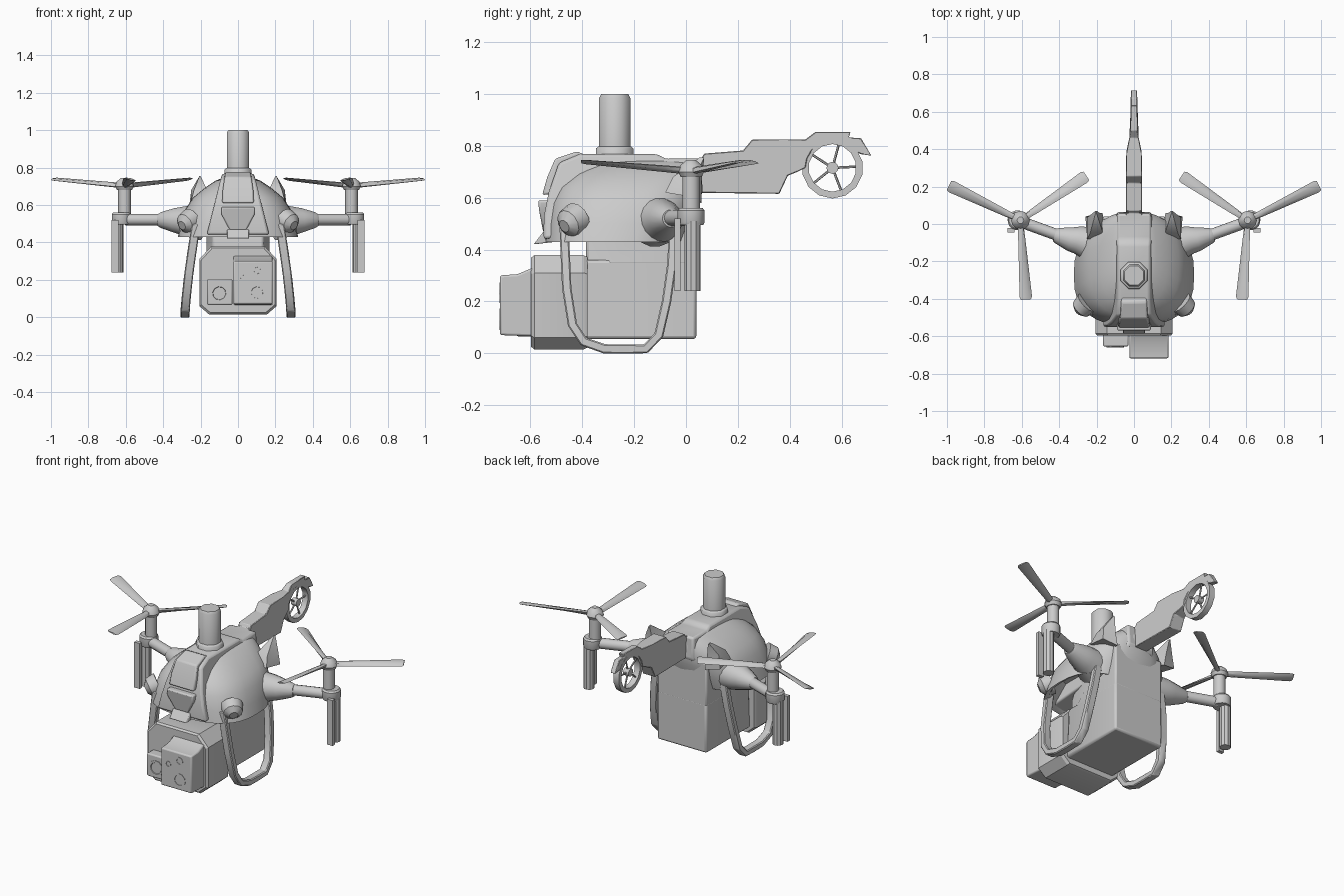
import bpy, bmesh
from math import sin, cos, pi, radians
from mathutils import Vector

if "Cube" in bpy.data.objects:
    bpy.data.objects.remove(bpy.data.objects["Cube"])


def loft(name, rings, mirror=False, bevel=0, closed=False, angle=35, segs=2):
    """Skin a row of equal-length vertex rings; cap the ends unless closed."""
    bm = bmesh.new()
    rv = [[bm.verts.new(p) for p in r] for r in rings]
    n = len(rv[0])
    for a, b in zip(rv, rv[1:] + ([rv[0]] if closed else [])):
        for i in range(n):
            j = (i + 1) % n
            bm.faces.new((a[i], a[j], b[j], b[i]))
    if not closed:
        bm.faces.new(rv[0])
        bm.faces.new(rv[-1])
    bmesh.ops.recalc_face_normals(bm, faces=bm.faces)
    me = bpy.data.meshes.new(name)
    bm.to_mesh(me)
    bm.free()
    ob = bpy.data.objects.new(name, me)
    bpy.context.collection.objects.link(ob)
    bpy.ops.object.select_all(action='DESELECT')
    ob.select_set(True)
    bpy.context.view_layer.objects.active = ob
    bpy.ops.object.shade_smooth_by_angle(angle=radians(angle))
    if bevel:
        m = ob.modifiers.new("bevel", 'BEVEL')
        m.width, m.segments, m.limit_method = bevel, segs, 'ANGLE'
    if mirror:
        m = ob.modifiers.new("mirror", 'MIRROR')
        m.use_mirror_merge = False
    return ob


def rod(name, stations, n=12, **kw):
    """Round bar through (point, radius) stations along a straight line."""
    pts = [Vector(p) for p, r in stations]
    d = (pts[-1] - pts[0]).normalized()
    u = d.orthogonal().normalized()
    v = d.cross(u)
    rings = [[p + s[1] * (u * cos(2 * pi * (i + .5) / n) + v * sin(2 * pi * (i + .5) / n))
              for i in range(n)] for p, s in zip(pts, stations)]
    return loft(name, rings, **kw)


def prism(name, yz, half, **kw):
    """Side profile spread to both sides by half(y, z)."""
    return loft(name, [[(s * half(y, z), y, z) for y, z in yz] for s in (-1, 1)], **kw)


def box(name, x0, x1, y0, y1, z0, z1, **kw):
    return loft(name, [[(x0, y0, z), (x1, y0, z), (x1, y1, z), (x0, y1, z)]
                       for z in (z0, z1)], **kw)


# Domed hull shell, hollow underneath
def plan(z, w, yf, yb, n=32):
    ring = []
    for i in range(n):
        a = 2 * pi * i / n
        c, s = cos(a), sin(a)
        e = 2 / 2.6
        ring.append((w * abs(c) ** e * (1 if c > 0 else -1),
                     (yf + yb) / 2 + (yb - yf) / 2 * abs(s) ** e * (1 if s > 0 else -1), z))
    return ring


loft("hull_shell", [plan(*s) for s in (
    (.56, .24, -.45, -.04), (.44, .30, -.52, -.02), (.43, .322, -.545, .0), (.50, .305, -.54, .03),
    (.58, .28, -.525, .055), (.64, .24, -.495, .065), (.69, .18, -.44, .065),
    (.73, .12, -.37, .06), (.75, .07, -.30, .05))], angle=50)

# Raised centre spine of the hull
prism("hull_spine", [(-.55, .44), (-.548, .53), (-.53, .62), (-.49, .735), (-.41, .768),
                     (-.11, .768), (-.08, .75), (.055, .752), (.065, .62), (-.05, .5)],
      lambda y, z: .17 - .25 * max(0, z - .43) if y < 0 else .09, bevel=.012)

# Forehead panel, nose block and lower lip
prism("forehead_panel", [(-.555, .61), (-.535, .68), (-.505, .75), (-.42, .779), (-.38, .76), (-.48, .62)],
      lambda y, z: .085 - .15 * max(0, z - .66), bevel=.008)
loft("nose_block", [[(-.09, y, .59), (.09, y, .59), (.088, y, .55), (.045, y + dy, .465),
                     (-.045, y + dy, .465), (-.088, y, .55)] for y, dy in ((-.57, .02), (-.5, 0))], bevel=.008)
prism("chin_lip", [(-.588, .42), (-.545, .475), (-.5, .475), (-.5, .43)],
      lambda y, z: .06, bevel=.005)

# Side cheek bumps and rear horn fins
rod("cheek_bump", [((.25, -.42, .52), .065), ((.285, -.455, .5), .055), ((.3, -.47, .49), .025)], mirror=True)
loft("horn_fin", [[(.13, -.08, .62), (.25, -.08, .62), (.26, .04, .6), (.17, .06, .58)],
                  [(.165, -.05, .68), (.235, -.05, .68), (.25, .035, .68), (.185, .06, .66)],
                  [(.2, .055, .755), (.207, .052, .755), (.206, .07, .755), (.199, .07, .75)]],
     mirror=True, angle=50)

# Top mast with collar
rod("mast_collar", [((0, -.275, .74), .078), ((0, -.275, .79), .078), ((0, -.275, .798), .068)], n=8, angle=50)
rod("mast", [((0, -.275, .76), .065), ((0, -.275, .985), .065), ((0, -.275, 1), .056)], n=8, angle=50)

# Tail boom, wrapped over the fan opening
FY, FZ = .565, .715
arc = [(FY + .104 * cos(radians(a)), FZ + .104 * sin(radians(a))) for a in range(40, 181, 20)]


def boom_half(y, z):
    return .042 if y < .38 else max(.017, .042 - .025 * (y - .38) / .12)


prism("tail_boom", [(-.05, .62), (-.05, .75), (.06, .752), (.07, .77), (.22, .782), (.255, .824),
                    (.38, .824), (.46, .824), (.5, .854), (.635, .854), (.628, .832), (.675, .83),
                    (.715, .762), (.675, .768)] + arc + [(.43, .7), (.393, .685), (.36, .615)],
      boom_half, bevel=.003, segs=1)

# Tail fan ring, hub and spokes
loft("tail_fan_ring", [[(x, FY + r * cos(a), FZ + r * sin(a))
                        for x, r in ((-.018, .118), (.018, .118), (.018, .092), (-.018, .092))]
                       for a in [2 * pi * (i + .5) / 14 for i in range(14)]], closed=True)
rod("tail_fan_hub", [((-.018, FY, FZ), .023), ((.018, FY, FZ), .023)])
for k in range(5):
    a = radians(75 + 72 * k)
    rod("tail_fan_spoke", [((0, FY, FZ), .005), ((0, FY + .096 * cos(a), FZ + .096 * sin(a)), .005)], n=6)

# Arms carrying the rotors
rod("arm_fairing", [((.2, -.12, .51), .10), ((.30, -.085, .515), .076), ((.34, -.08, .518), .066),
                    ((.41, -.062, .52), .043), ((.425, -.058, .52), .034)], n=16, mirror=True)
rod("arm_tube", [((.38, -.07, .522), .031), ((.6, .01, .522), .031)], mirror=True)

# Rotor masts with collars and hanging struts
HX, HY = .607, .02
rod("rotor_mast", [((HX, HY, .5), .034), ((HX, HY, .69), .034)], mirror=True)
rod("rotor_collar", [((.623, HY, .495), .048), ((.623, HY, .505), .053),
                     ((.623, HY, .55), .053), ((.623, HY, .56), .045)], n=16, mirror=True)
rod("rotor_strut", [((.645, .025, .24), .032), ((.645, .025, .51), .032)], n=10, mirror=True)
box("rotor_strut_plate", .64, .677, -.045, -.022, .24, .52, mirror=True)
rod("rotor_hub", [((HX, HY, .68), .04), ((HX, HY, .70), .05), ((HX, HY, .725), .042),
                  ((HX, HY, .745), .018)], mirror=True)

# Three twisted, upswept blades per rotor
for k in range(3):
    a = radians(26 + 120 * k)
    d, t = Vector((cos(a), sin(a), 0)), Vector((-sin(a), cos(a), 0))
    rings = []
    for r, chord, thick, pitch, z in ((.02, .034, .026, 35, .705), (.1, .042, .022, 25, .712),
                                      (.41, .068, .012, 12, .738), (.425, .055, .008, 12, .739)):
        p = radians(pitch)
        u, v = t * cos(p) + Vector((0, 0, sin(p))), Vector((0, 0, cos(p))) - t * sin(p)
        c = Vector((HX, HY, z)) + d * r
        rings.append([c + u * chord * f + v * thick * g for f, g in
                      ((-.5, 0), (-.2, .5), (.25, .4), (.5, 0), (.25, -.4), (-.2, -.5))])
    loft("rotor_blade", rings, mirror=True)

# Payload: rear body and chamfered front housing
loft("payload_body", [[(-.14, -.42, z0), (.14, -.42, z0), (.168, -.3 + dy, z0), (.168, .04, z0),
                       (-.168, .04, z0), (-.168, -.3 + dy, z0)]
                      for z0, dy in ((.055, -.08), (.36, -.06))], bevel=.012)
loft("payload_neck", [[(-.135, y0, z), (.135, y0, z), (.168, y1, z), (.168, .04, z),
                       (-.168, .04, z), (-.168, y1, z)]
                      for z, y0, y1 in ((.34, -.385, -.3), (.43, -.385, -.22), (.61, -.3, -.15))], bevel=.01)
octo = [(-.145, .378), (.145, .378), (.207, .31), (.207, .06), (.155, .015), (-.155, .015),
        (-.207, .06), (-.207, .31)]
loft("payload_housing", [[(x * s, y, .2 + (z - .2) * s) for x, z in octo]
                         for y, s in ((-.597, .95), (-.585, 1), (-.395, 1), (-.38, .96))], angle=30)

# Camera modules with lenses
prism("camera_large", [(-.718, .07), (-.718, .3), (-.65, .305), (-.59, .33), (-.58, .065)],
      lambda y, z: .105, bevel=.008).location.x = .08
box("camera_small", -.165, -.03, -.655, -.58, .065, .205, bevel=.008)
for x, y, z, r in ((.102, -.716, .132, .042), (.103, -.716, .25, .024),
                   (.027, -.716, .212, .018), (-.1, -.655, .128, .048)):
    rod("camera_lens", [((x, y + .02, z), r), ((x, y - .004, z), r), ((x, y - .004, z), r * .75),
                        ((x, y + .006, z), r * .65)], n=10, angle=30)

# Looped landing skids
path = [Vector((0, *p)) for p in (
    (-.47, .5), (-.468, .43), (-.46, .25), (-.438, .11), (-.395, .045), (-.315, .017), (-.235, .016),
    (-.155, .017), (-.105, .07), (-.075, .2), (-.055, .34), (-.05, .43), (-.05, .5))]
rings = []
for i, p in enumerate(path):
    t = (path[min(i + 1, len(path) - 1)] - path[max(i - 1, 0)]).normalized()
    nrm = Vector((0, -t.z, t.y)) * .018
    x = Vector((.284 - .05 * (p.z / .43) ** 1.4, 0, 0))
    w = Vector((.024, 0, 0))
    rings.append([x + p + w + nrm, x + p - w + nrm, x + p - w - nrm, x + p + w - nrm])
loft("landing_skid", rings, mirror=True, bevel=.005, segs=1)
